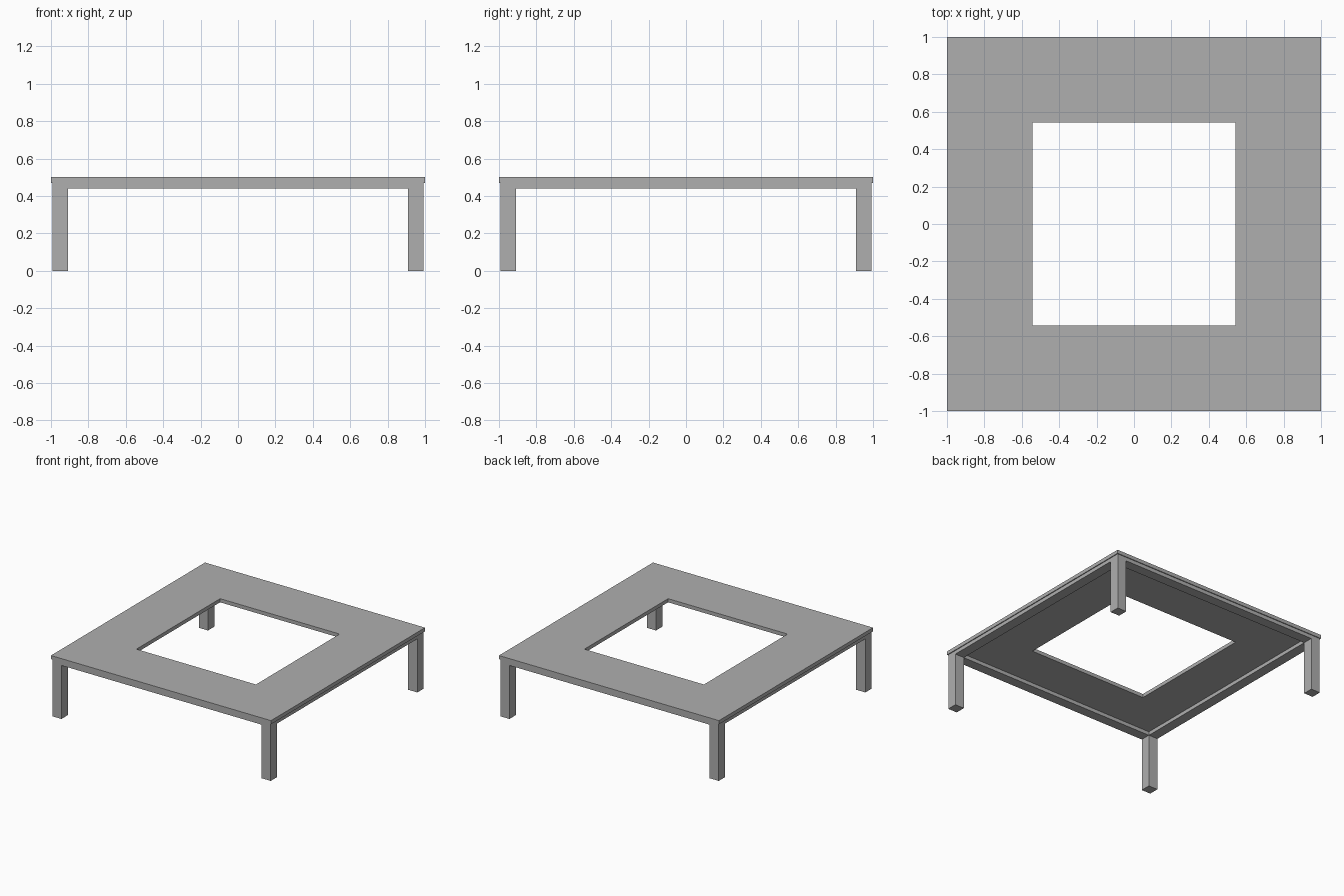
import bpy
import bmesh

if "Cube" in bpy.data.objects:
    bpy.data.objects.remove(bpy.data.objects["Cube"], do_unlink=True)

grey = bpy.data.materials.new("plain grey")
grey.use_nodes = True
colour = (0.43, 0.43, 0.43, 1)
grey.diffuse_color = colour
grey.node_tree.nodes["Principled BSDF"].inputs["Base Color"].default_value = colour


def extrude_down(bm, faces, depth, keep=False):
    """Extrude faces straight down, dropping interior originals unless kept."""
    out = bmesh.ops.extrude_face_region(bm, geom=faces)["geom"]
    for v in out:
        if isinstance(v, bmesh.types.BMVert):
            v.co.z -= depth
    if not keep:
        old = [f for f in faces if f.is_valid]
        if old:
            bmesh.ops.delete(bm, geom=old, context="FACES_ONLY")
    return [f for f in out if isinstance(f, bmesh.types.BMFace)]


def square_frame(name, outer, inner, top, depth, leg_depth=0):
    """Square ring with a square opening, optionally with corner legs."""
    bm = bmesh.new()
    bmesh.ops.create_grid(bm, x_segments=3, y_segments=3, size=outer)
    for v in bm.verts:
        v.co.z = top
        for axis in (0, 1):
            if abs(v.co[axis]) < outer * 0.9:
                v.co[axis] = inner if v.co[axis] > 0 else -inner
    middle = [f for f in bm.faces if f.calc_center_median().xy.length < 0.01]
    bmesh.ops.delete(bm, geom=middle, context="FACES")
    lower = extrude_down(bm, bm.faces[:], depth, keep=True)
    if leg_depth:
        corners = [f for f in lower
                   if min(abs(c) for c in f.calc_center_median().xy) > inner]
        extrude_down(bm, corners, leg_depth)
    bmesh.ops.recalc_face_normals(bm, faces=bm.faces[:])
    mesh = bpy.data.meshes.new(name)
    bm.to_mesh(mesh)
    bm.free()
    mesh.materials.append(grey)
    bpy.context.collection.objects.link(bpy.data.objects.new(name, mesh))


# Table top with its square opening
square_frame("table_top", 1.0, 0.543, 0.5, 0.03)
# Apron rails and the four legs in one piece
square_frame("apron_and_legs", 0.993, 0.91, 0.47, 0.03, leg_depth=0.44)
